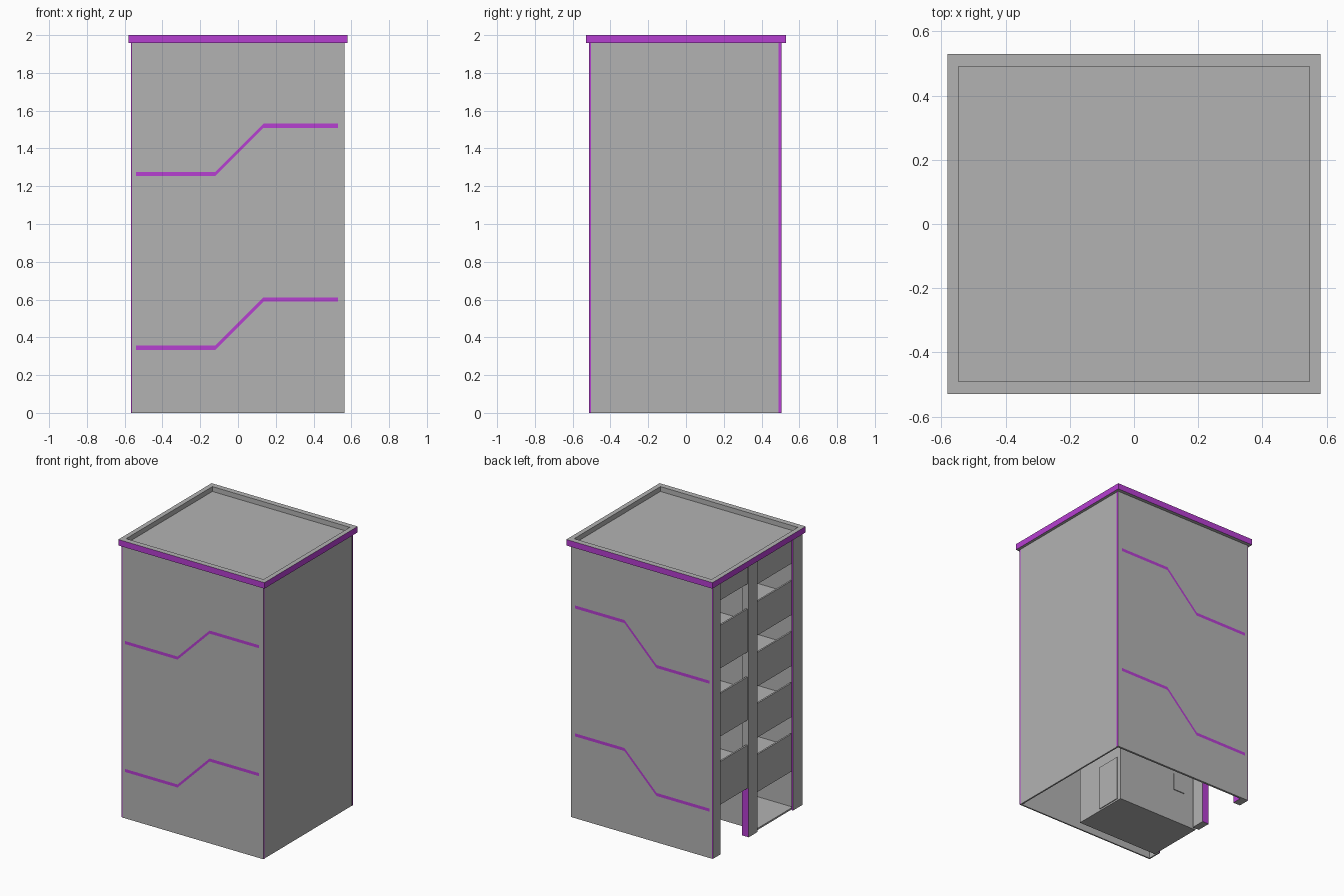
import bpy, bmesh

if "Cube" in bpy.data.objects:
    bpy.data.objects.remove(bpy.data.objects["Cube"])


def material(name, colour):
    m = bpy.data.materials.new(name)
    m.diffuse_color = (*colour, 1)
    m.use_nodes = True
    m.node_tree.nodes["Principled BSDF"].inputs["Base Color"].default_value = m.diffuse_color
    return m


grey = material("dark_grey_wall", (0.45, 0.45, 0.45))
purple = material("purple_trim", (0.47, 0.05, 0.64))


def finish(name, bm, axes=""):
    """Make a grey object; faces looking along the listed axes become purple."""
    bmesh.ops.recalc_face_normals(bm, faces=bm.faces)
    me = bpy.data.meshes.new(name)
    me.materials.append(grey)
    me.materials.append(purple)
    for f in bm.faces:
        f.normal_update()
        n = [abs(c) for c in f.normal]
        f.material_index = int("xyz"[n.index(max(n))] in axes)
    bm.to_mesh(me)
    bm.free()
    ob = bpy.data.objects.new(name, me)
    bpy.context.collection.objects.link(ob)
    return ob


def box(name, x, y, z, axes=""):
    bm = bmesh.new()
    bmesh.ops.create_cube(bm, size=1)
    for v in bm.verts:
        v.co = [(r[0] + r[1]) / 2 + c * (r[1] - r[0]) for r, c in zip((x, y, z), v.co)]
    return finish(name, bm, axes)


def stripe(name, y, dz):
    """Flat stepped decorative band lying on a wall."""
    path = [(-0.54, 0.345), (-0.12, 0.345), (0.135, 0.6), (0.53, 0.6)]
    h = 0.011
    bm = bmesh.new()
    low, high = [[bm.verts.new((px, y, pz + dz + s)) for px, pz in path] for s in (-h, h)]
    for i in range(3):
        f = bm.faces.new((low[i], low[i + 1], high[i + 1], high[i]))
    ob = finish(name, bm, "y")
    # face outwards
    if ob.data.polygons[0].normal.y * y < 0:
        ob.data.flip_normals()
    return ob


TOP = 1.96

# Closed outer walls, with purple edges on the front and back ones
box("front_wall", (-0.56, 0.563), (-0.514, -0.504), (0, TOP), "x")
box("back_wall", (-0.56, 0.563), (0.49, 0.505), (0, TOP), "x")
box("right_wall", (0.55, 0.561), (-0.504, 0.49), (0, TOP))

# Stepped bands on front and back
for dz, level in ((0, "lower"), (0.92, "upper")):
    stripe("front_band_" + level, -0.5155, dz)
    stripe("back_band_" + level, 0.5065, dz)

# Pillars on the open left side
box("front_pillar", (-0.567, -0.557), (-0.512, -0.406), (0, TOP), "y")
box("back_pillar", (-0.567, -0.515), (0.42, 0.5035), (0, TOP), "y")
box("back_pillar_inner_trim", (-0.515, -0.511), (0.42, 0.49), (0, 0.35), "xy")
box("middle_pillar_base", (-0.567, -0.515), (-0.005, 0.097), (0, 0.35), "y")
box("middle_pillar", (-0.567, -0.515), (-0.005, 0.097), (0.35, TOP))

# Balcony bay: parapets and floors
PX = (-0.557, -0.545)
for i in range(4):
    t = 0.55 + i * 0.367
    low = 0.28 if i == 0 else t - 0.245
    box(f"balcony_parapet_{i}", PX, (-0.406, -0.005), (low, t))
    box(f"balcony_floor_{i}", (-0.545, 0.09), (-0.44, -0.035), (t - 0.12, t - 0.105))
box("balcony_top_panel", PX, (-0.406, -0.005), (1.775, TOP))

# Stair bay: parapets and landings
for i in range(3):
    t = 0.66 + i * 0.49
    box(f"stair_parapet_{i}", PX, (0.097, 0.42), (t - 0.31, t))
    box(f"stair_landing_{i}", (-0.545, 0.1), (-0.02, 0.49), (t - 0.165, t - 0.15))
box("stair_top_panel", PX, (0.097, 0.42), (1.82, TOP))

# Inner room block, open on the left side
box("room_floor", (-0.55, 0.1), (-0.44, -0.02), (0, 0.012))
box("room_side_wall", (-0.53, 0.1), (-0.032, -0.02), (0, TOP))
box("room_front_wall", (-0.55, 0.1), (-0.44, -0.428), (0, TOP))
box("room_inner_wall", (0.088, 0.1), (-0.44, -0.02), (0, TOP))
box("room_door", (0.1, 0.106), (-0.23, -0.05), (0.012, 0.33))
box("room_window", (-0.45, -0.36), (-0.02, -0.014), (0.24, 0.36))

# Roof slab with a low rim and purple fascia
RX, RY, IX, IY = 0.581, 0.53, 0.547, 0.49
bm = bmesh.new()
bmesh.ops.create_cube(bm, size=1)
for v in bm.verts:
    v.co = (v.co.x * 2 * RX, v.co.y * 2 * RY, 1.957 if v.co.z < 0 else 2.0)
roof = finish("roof", bm, "xy")
bm = bmesh.new()
bm.from_mesh(roof.data)
bm.normal_update()
top = [f for f in bm.faces if f.normal.z > 0.9]
bmesh.ops.inset_region(bm, faces=top, thickness=0.035)
for v in top[0].verts:
    v.co = (IX if v.co.x > 0 else -IX, IY if v.co.y > 0 else -IY, 2.0)
sunk = bmesh.ops.extrude_discrete_faces(bm, faces=top)["faces"]
for v in sunk[0].verts:
    v.co.z = 1.965
bm.normal_update()
bm.to_mesh(roof.data)
bm.free()
